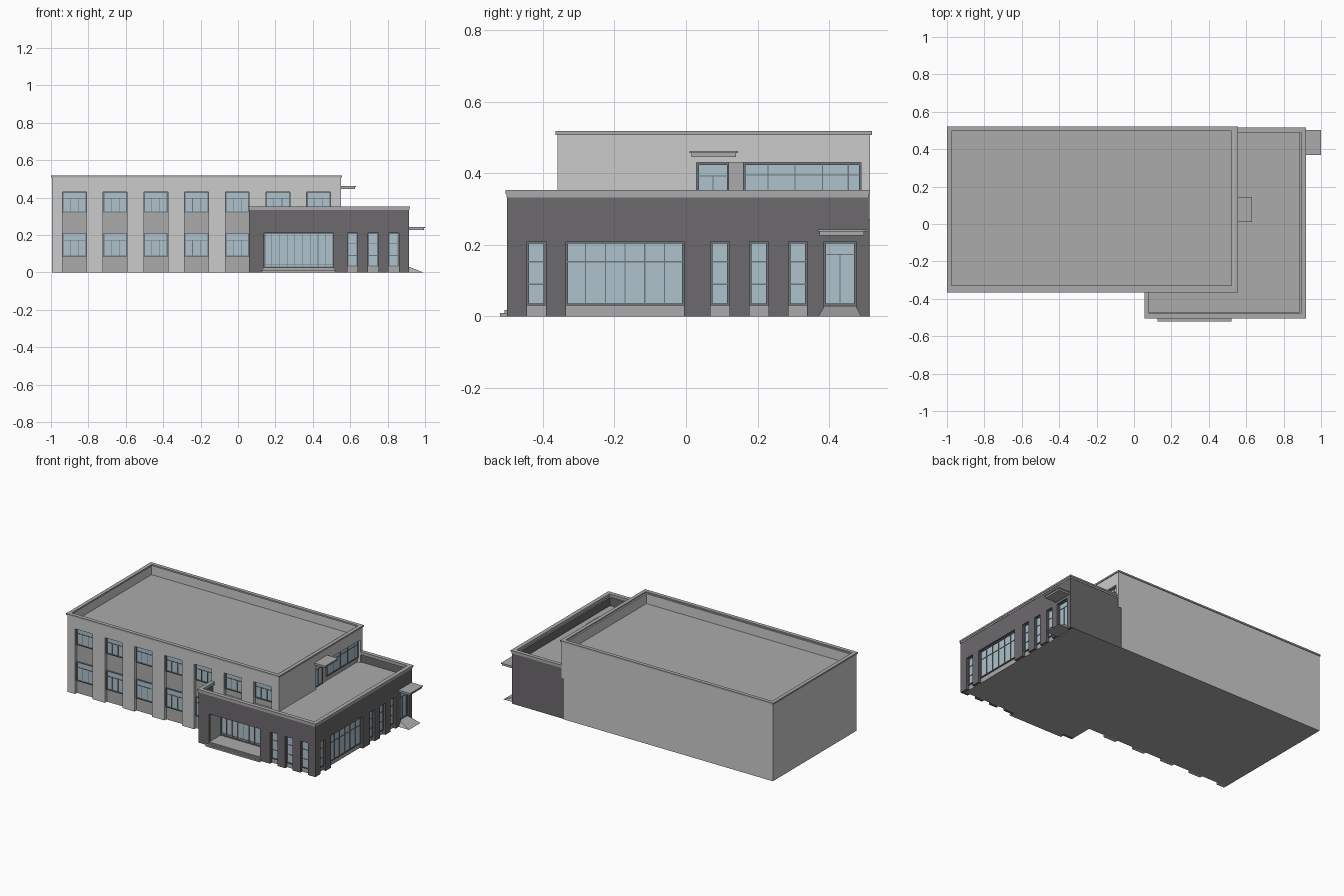
import bpy, bmesh
from mathutils import Vector

if "Cube" in bpy.data.objects:
    bpy.data.objects.remove(bpy.data.objects["Cube"])


def material(name, r, g, b):
    m = bpy.data.materials.new(name)
    m.diffuse_color = (r, g, b, 1)
    m.use_nodes = True
    m.node_tree.nodes["Principled BSDF"].inputs["Base Color"].default_value = m.diffuse_color
    return m


MATS = [material("light_wall", .60, .60, .60), material("mid_grey", .41, .41, .41),
        material("dark_wall", .15, .142, .15), material("pale_glass", .42, .54, .61),
        material("frame_grey", .16, .18, .20)]
LIGHT, MID, DARK, GLASS, FRAME = range(5)
RD = 0.02  # depth of the window recesses


def finish(name, bm, rule):
    """Turn a bmesh into an object, colouring its faces by index or rule."""
    bmesh.ops.recalc_face_normals(bm, faces=bm.faces[:])
    bm.normal_update()
    if rule is not None:
        for f in bm.faces:
            f.material_index = rule(f.normal, f.calc_center_median()) if callable(rule) else rule
    me = bpy.data.meshes.new(name)
    bm.to_mesh(me)
    bm.free()
    for m in MATS:
        me.materials.append(m)
    ob = bpy.data.objects.new(name, me)
    bpy.context.collection.objects.link(ob)
    return ob


def add_box(bm, lo, hi, mat):
    vs = bmesh.ops.create_cube(bm, size=1)["verts"]
    for v in vs:
        v.co = [hi[i] if v.co[i] > 0 else lo[i] for i in range(3)]
    for f in {f for v in vs for f in v.link_faces}:
        f.material_index = mat


def boxes(name, items):
    bm = bmesh.new()
    for lo, hi, mat in items:
        add_box(bm, lo, hi, mat)
    return finish(name, bm, None)


def extruded(points, offset):
    bm = bmesh.new()
    face = bm.faces.new([bm.verts.new(p) for p in points])
    ext = bmesh.ops.extrude_face_region(bm, geom=[face], use_keep_orig=True)
    for v in ext["geom"]:
        if isinstance(v, bmesh.types.BMVert):
            v.co += Vector(offset)
    return bm


def block(name, outline, z0, z1, rule, roof=None, wall=0.01):
    """Footprint prism; with roof set, the top is sunk to leave a parapet."""
    bm = extruded([(x, y, z0) for x, y in outline], (0, 0, z1 - z0))
    if roof is not None:
        bmesh.ops.recalc_face_normals(bm, faces=bm.faces[:])
        bm.normal_update()
        top = max(bm.faces, key=lambda f: f.calc_center_median().z)
        bmesh.ops.inset_region(bm, faces=[top], thickness=wall, use_even_offset=True)
        ext = bmesh.ops.extrude_face_region(bm, geom=[top])
        bmesh.ops.delete(bm, geom=[top], context='FACES')
        for v in ext["geom"]:
            if isinstance(v, bmesh.types.BMVert):
                v.co.z = roof
    return finish(name, bm, rule)


def at(side, u, d, z):
    """Facade coordinates: u along, d outward distance, z up."""
    return Vector((u, -d, z)) if side == "front" else Vector((d, u, z))


def facade(name, side, d, u0, u1, z0, z1, gaps, head, mat):
    """Wall skin with full-height recesses running up from its base."""
    pts = [(u0, z0)]
    for a, b in gaps:
        pts += [(a, z0), (a, head), (b, head), (b, z0)]
    pts += [(u1, z0), (u1, z1), (u0, z1)]
    bm = extruded([at(side, u, d, z) for u, z in pts], at(side, 0, -RD, 0))
    finish(name, bm, mat)


def window(name, side, d, u0, u1, z0, z1, uprights=(), bars=(), up_top=None):
    """Glass plate with border, uprights (fractions) and bars (heights)."""
    w = 0.003
    rects = [(u0, u1, z0, z1, .003, GLASS),
             (u0, u0 + 2 * w, z0, z1, .008, FRAME), (u1 - 2 * w, u1, z0, z1, .008, FRAME),
             (u0, u1, z0, z0 + 2 * w, .008, FRAME), (u0, u1, z1 - 2 * w, z1, .008, FRAME)]
    for t in uprights:
        u = u0 + (u1 - u0) * t
        rects.append((u - w / 2, u + w / 2, z0, up_top or z1, .006, FRAME))
    for z in bars:
        rects.append((u0, u1, z - w / 2, z + w / 2, .006, FRAME))
    items = []
    for a, b, c, e, t, m in rects:
        p, q = at(side, a, d - .001, c), at(side, b, d + t, e)
        items.append(([min(i) for i in zip(p, q)], [max(i) for i in zip(p, q)], m))
    boxes(name, items)


def rect(x0, x1, y0, y1):
    return [(x0, y0), (x1, y0), (x1, y1), (x0, y1)]


# ---- main two-storey block ----
def main_rule(n, c):
    if abs(n.z) > .5:
        return MID
    if c.z < .44 and (n.y < -.5 or n.x > .5):
        return MID
    return LIGHT


block("main_block", rect(-.995, .55 - RD, -.36 + RD, .515), 0, .51, main_rule, roof=.445)
cols = [(-.938 + .2175 * k, -.81 + .2175 * k) for k in range(7)]
facade("main_front_wall", "front", .36, -.995, .1, 0, .51, cols[:5], .43, LIGHT)
facade("main_front_wall_upper", "front", .36, .1, .55, .27, .51, cols[5:], .43, LIGHT)
facade("main_side_wall", "right", .55, -.36 + RD, .515, .27, .51, [(.03, .49)], .43, LIGHT)
for k, (a, b) in enumerate(cols):
    window(f"upper_window_{k}", "front", .36 - RD, a, b, .32, .43, (.33, .67), (.396,), .396)
    if k < 5:
        window(f"lower_window_{k}", "front", .36 - RD, a, b, .083, .21, (.33, .67), (.172,), .172)
window("roof_door", "right", .55 - RD, .03, .12, .282, .43, (.5,), (.393,), .393)
window("ribbon_window", "right", .55 - RD, .16, .49, .31, .43, (.21, .44, .67, .89), (.396,))


# ---- copings ----
def strips(name, runs, z0, z1):
    boxes(name, [((a, c, z0), (b, e, z1), MID) for a, b, c, e in runs])


strips("main_coping", [(-1, .555, -.365, -.34), (-1, .555, .496, .52),
                       (-1, -.976, -.34, .496), (.531, .555, -.34, .496)], .508, .518)
for name, o, z0, z1 in (("annex_coping_lower", .002, .333, .343), ("annex_coping_upper", .005, .343, .353)):
    strips(name, [(.06 - o, .915 + o, -.5 - o, -.478), (.893, .915 + o, -.478, .51 + o),
                  (.549, .893, .49, .51 + o), (.06 - o, .08, -.478, -.359)], z0, z1)

# ---- dark single-storey annex ----
ax, ay = .915 - RD, -.5 + RD


def annex_rule(n, c):
    if abs(n.z) > .5:
        return MID
    if c.z < .2 and (n.y < -.5 or n.x > .5):
        return MID
    return DARK


tail = [(ax, .51), (.5, .51), (.5, -.31), (.06, -.31)]
block("annex_base", [(.06, ay), (.14, ay), (.14, -.375), (.51, -.375), (.51, ay), (ax, ay)] + tail,
      0, .21, annex_rule)
block("annex_roof_and_parapet", [(.06, ay), (ax, ay)] + tail, .21, .335, annex_rule, roof=.28)
slits = [(.585, .64), (.695, .75), (.805, .86)]
facade("annex_front_wall", "front", .5, .06, .915, 0, .335, [(.14, .51)] + slits, .21, DARK)
side_slits = [(-.445, -.392), (.068, .121), (.177, .23), (.286, .339)]
big, door = (-.336, -.005), (.386, .476)
facade("annex_side_wall", "right", .915, ay, .51, 0, .335,
       sorted(side_slits + [big, door]), .21, DARK)
for side, d, group in (("front", .5, slits), ("right", .915, side_slits)):
    for k, (a, b) in enumerate(group):
        window(f"slit_window_{side}_{k}", side, d - RD, a, b, .03, .21, (), (.09, .153))
window("large_side_window", "right", .915 - RD, *big, .03, .21, [i / 6 for i in range(1, 6)], (.153,))
window("side_door", "right", .915 - RD, *door, .03, .21, (.5,), (.173,), .173)
window("entrance_glazing", "front", .375, .14, .51, .025, .21, [i / 9 for i in range(1, 9)], (.04,))

# ---- entrance floor, steps, ramp and canopies ----
boxes("entrance_floor", [((.14, -.5, 0), (.51, -.375, .025), MID)])
boxes("entrance_steps", [((.125, -.52, 0), (.52, -.5, .01), MID),
                         ((.135, -.508, 0), (.512, -.5, .018), MID)])
bm = bmesh.new()
for p in ((.9, .386, .028), (.9, .476, .028), (.92, .386, .028), (.92, .476, .028),
          (.9, .37, 0), (.9, .49, 0), (.99, .37, 0), (.99, .49, 0)):
    bm.verts.new(p)
bmesh.ops.convex_hull(bm, input=bm.verts[:])
finish("side_door_ramp", bm, MID)
for name, x0, x1, y0, y1, z in (("side_door_canopy", .913, 1, .368, .503, .227),
                                ("roof_door_canopy", .548, .63, .01, .145, .446)):
    boxes(name, [((x0, y0 + .005, z), (x1 - .005, y1 - .005, z + .011), MID),
                 ((x0, y0, z + .011), (x1, y1, z + .016), MID)])
